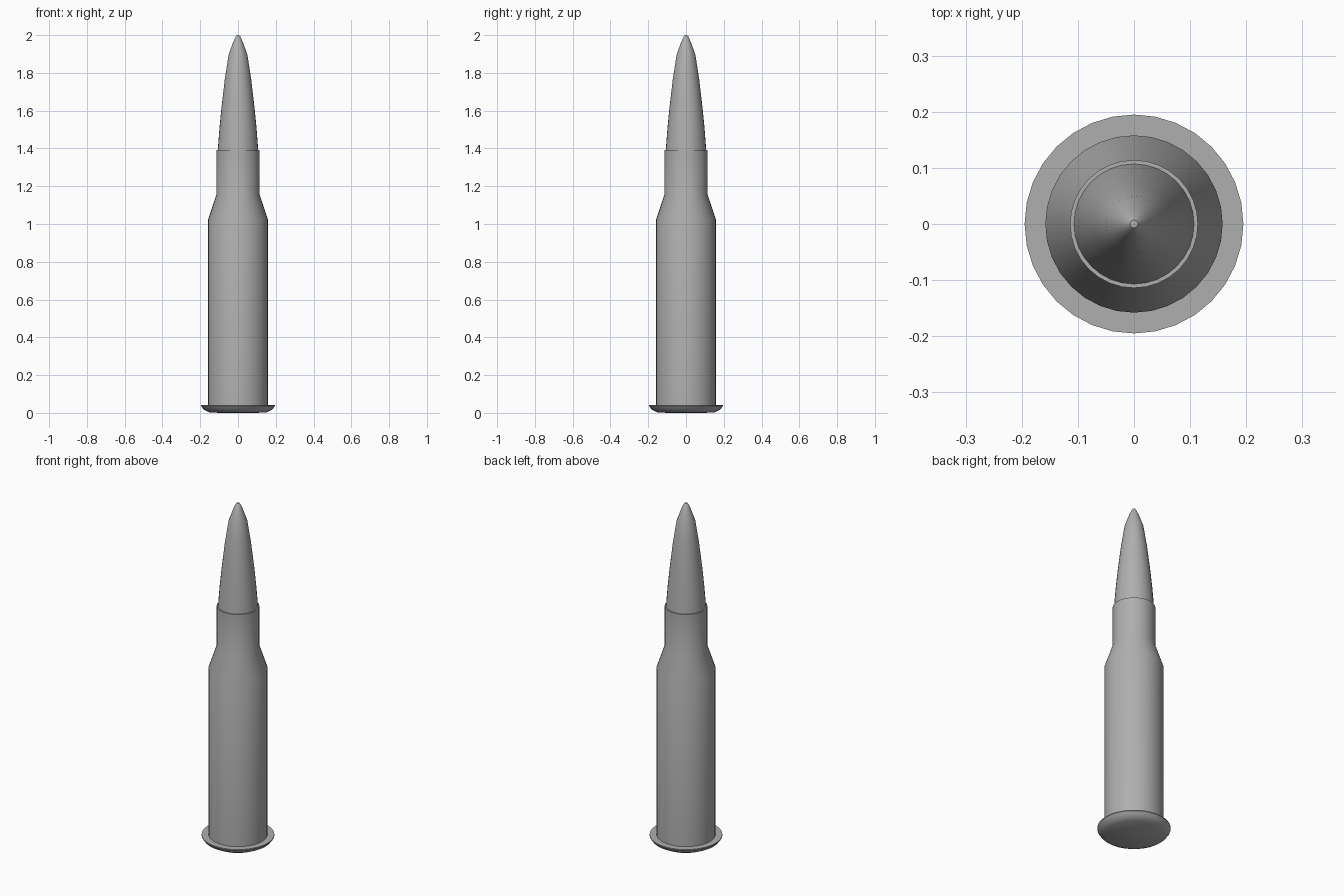
import bpy, bmesh, math

if "Cube" in bpy.data.objects:
    bpy.data.objects.remove(bpy.data.objects["Cube"])

SEGMENTS = 32

# Dark grey finish shared by both parts
grey = bpy.data.materials.new("dark_grey")
grey.diffuse_color = (0.43, 0.43, 0.43, 1)
grey.use_nodes = True
grey.node_tree.nodes["Principled BSDF"].inputs["Base Color"].default_value = grey.diffuse_color


def lathe(name, profile):
    """Spin an (r, z) profile around the z axis."""
    bm = bmesh.new()
    verts = [bm.verts.new((r, 0, z)) for r, z in profile]
    edges = [bm.edges.new(pair) for pair in zip(verts, verts[1:])]
    bmesh.ops.spin(bm, geom=verts + edges, cent=(0, 0, 0), axis=(0, 0, 1),
                   angle=2 * math.pi, steps=SEGMENTS)
    bmesh.ops.remove_doubles(bm, verts=bm.verts, dist=0.0005)
    bmesh.ops.recalc_face_normals(bm, faces=bm.faces)
    mesh = bpy.data.meshes.new(name)
    bm.to_mesh(mesh)
    bm.free()
    mesh.materials.append(grey)
    obj = bpy.data.objects.new(name, mesh)
    bpy.context.collection.objects.link(obj)
    bpy.ops.object.select_all(action='DESELECT')
    obj.select_set(True)
    bpy.context.view_layer.objects.active = obj
    bpy.ops.object.shade_smooth_by_angle(angle=math.radians(30))
    return obj


# Case: chamfered base rim, body, shoulder, neck and thin mouth ledge
lathe("case", [(0, 0), (0.15, 0.001), (0.182, 0.018), (0.195, 0.036),
               (0.195, 0.042), (0.158, 0.042), (0.158, 1.025),
               (0.114, 1.157), (0.114, 1.392), (0.107, 1.392)])

# Pointed tip seated in the neck
lathe("tip", [(0.107, 1.392), (0.098, 1.51), (0.087, 1.62), (0.07, 1.765),
              (0.05, 1.895), (0.027, 1.96), (0.014, 1.989),
              (0.007, 1.999), (0, 2.0)])
